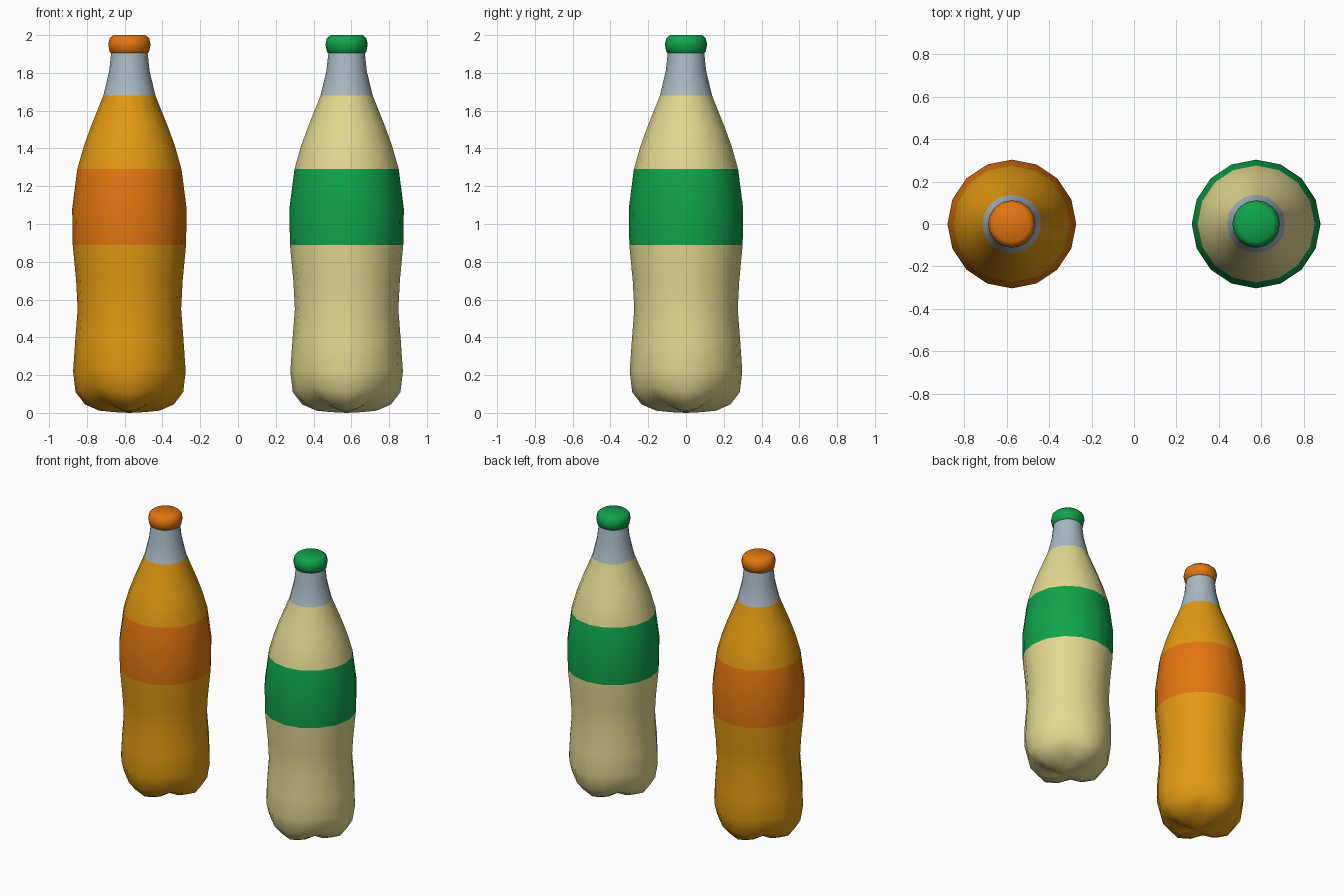
import bpy, bmesh, math

if "Cube" in bpy.data.objects:
    bpy.data.objects.remove(bpy.data.objects["Cube"])

SIDES = 16


def material(name, rgb):
    m = bpy.data.materials.new(name)
    m.diffuse_color = (*rgb, 1)
    m.use_nodes = True
    m.node_tree.nodes["Principled BSDF"].inputs["Base Color"].default_value = m.diffuse_color
    return m


neck_grey = material("neck grey", (0.39, 0.48, 0.54))
orange_drink = material("orange drink", (0.76, 0.32, 0.006))
orange_label = material("orange label", (0.76, 0.18, 0.005))
cream_drink = material("cream drink", (0.76, 0.69, 0.28))
green_label = material("green label", (0.005, 0.37, 0.07))

# (radius, height) from the base upwards
BODY = [(0.08, 0.004), (0.16, 0.012), (0.235, 0.045), (0.285, 0.11), (0.298, 0.22),
        (0.287, 0.38), (0.274, 0.55), (0.282, 0.70), (0.300, 0.89), (0.303, 1.08),
        (0.276, 1.29), (0.242, 1.41), (0.206, 1.51), (0.138, 1.68), (0.107, 1.81),
        (0.096, 1.91), (0.090, 1.94)]
CAP = [(0.085, 1.897), (0.104, 1.91), (0.112, 1.95), (0.105, 1.983), (0.085, 2.0)]


def lathe(name, profile, x, mats, bottom_z, top_z, lobed=False, band=None):
    bm = bmesh.new()
    rings = []
    for r, z in profile:
        ring = []
        for i in range(SIDES):
            a = 2 * math.pi * i / SIDES
            rr, zz = r, z
            if lobed and z < 0.3:
                # four feet, with creases on the diagonals
                crease = abs(math.sin(2 * a)) ** 3
                fade = 1 - z / 0.3
                rr *= 1 - 0.11 * crease * fade
                zz += 0.045 * crease * fade * min(1, r / 0.2)
            ring.append(bm.verts.new((rr * math.cos(a), rr * math.sin(a), zz)))
        rings.append(ring)
    for lo, hi in zip(rings, rings[1:]):
        for i in range(SIDES):
            j = (i + 1) % SIDES
            bm.faces.new((lo[i], lo[j], hi[j], hi[i]))
    for ring, z, up in ((rings[0], bottom_z, False), (rings[-1], top_z, True)):
        c = bm.verts.new((0, 0, z))
        for i in range(SIDES):
            j = (i + 1) % SIDES
            bm.faces.new((ring[i], ring[j], c) if up else (ring[j], ring[i], c))
    for f in bm.faces:
        f.smooth = True
        if band:
            f.material_index = band(f.calc_center_median().z)
    me = bpy.data.meshes.new(name)
    bm.to_mesh(me)
    bm.free()
    for m in mats:
        me.materials.append(m)
    ob = bpy.data.objects.new(name, me)
    ob.location.x = x
    bpy.context.collection.objects.link(ob)
    return ob


def body_band(z):
    # drink, label band, bare neck
    if z > 1.68:
        return 2
    return 1 if 0.89 < z < 1.29 else 0


for tag, x, drink, label in (("orange", -0.575, orange_drink, orange_label),
                             ("cream", 0.575, cream_drink, green_label)):
    lathe(tag + "_bottle_body", BODY, x, [drink, label, neck_grey], 0.0, 1.94,
          lobed=True, band=body_band)
    lathe(tag + "_bottle_cap", CAP, x, [label], 1.897, 2.0)
